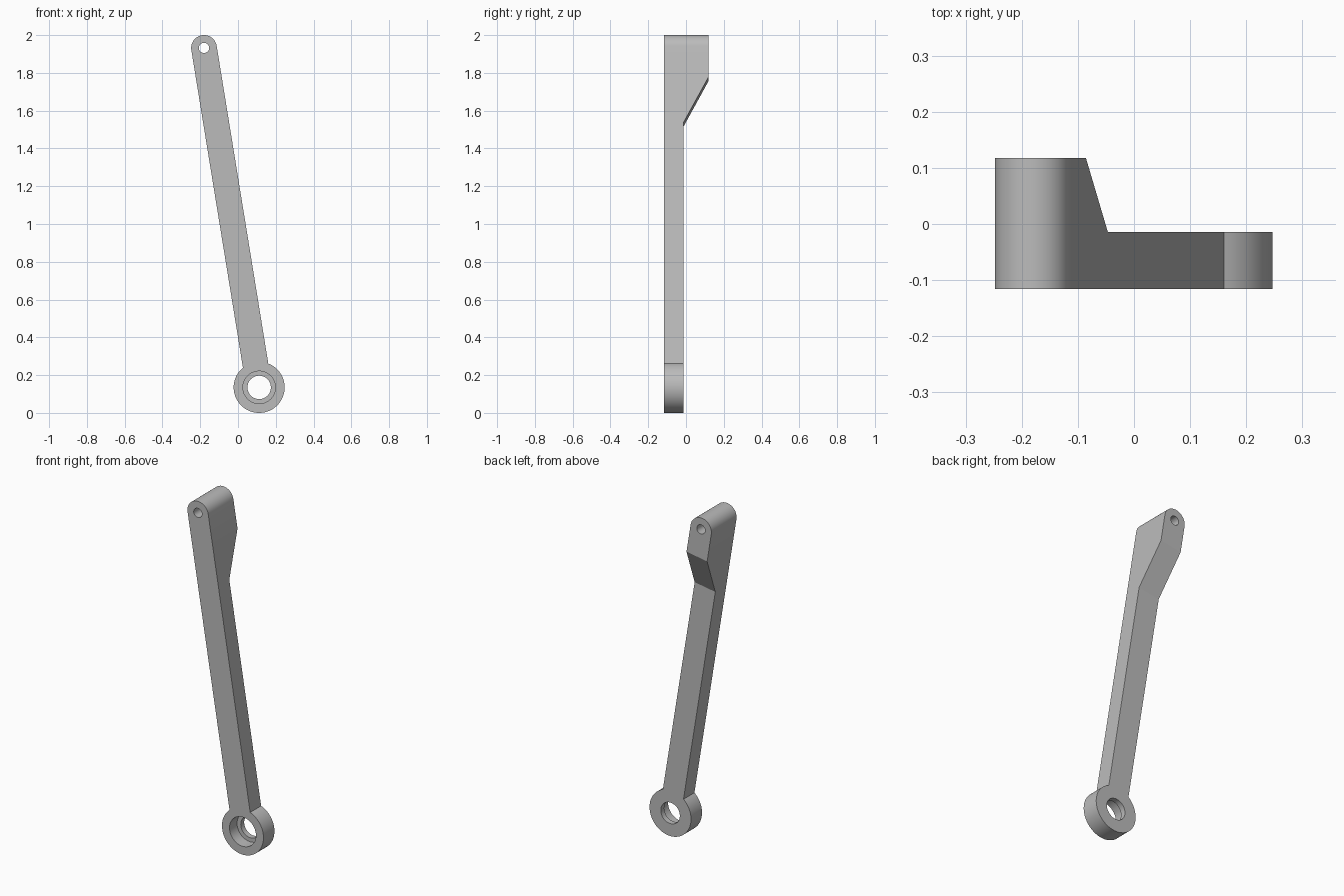
import bpy, bmesh, math
from mathutils import Vector

if "Cube" in bpy.data.objects:
    bpy.data.objects.remove(bpy.data.objects["Cube"])

# Arm axis: pivot at the top, bearing eye at the bottom
TOP = Vector((-0.18, 0, 1.932))
EYE = Vector((0.112, 0, 0.135))
LENGTH = (EYE - TOP).length
ALONG = (EYE - TOP).normalized()
ACROSS = Vector((-ALONG.z, 0, ALONG.x))
W, R = 0.068, 0.135                         # half width of arm, eye radius
FRONT, SHANK_BACK, HEAD_BACK = -0.116, -0.014, 0.118
T1, T2 = 0.169, 0.4125                      # slope start and end along the arm

grey = bpy.data.materials.new("grey metal")
grey.diffuse_color = (0.5, 0.5, 0.5, 1)
grey.use_nodes = True
grey.node_tree.nodes["Principled BSDF"].inputs["Base Color"].default_value = grey.diffuse_color


def arc(centre, radius, a0, a1, n):
    """Points (across, along) on an arc, angle 0 = across."""
    return [(radius * math.cos(a0 + (a1 - a0) * i / n),
             centre + radius * math.sin(a0 + (a1 - a0) * i / n)) for i in range(n + 1)]


def place(p, y):
    v = TOP + ACROSS * p[0] + ALONG * p[1]
    return (v.x, y, v.z)


def back(p):
    f = min(1, max(0, (p[1] - T1) / (T2 - T1)))
    return HEAD_BACK + (SHANK_BACK - HEAD_BACK) * f


# Arm outline: round head, straight sides, round eye
head = arc(0, W, 0, -math.pi, 32)
neck = math.acos(W / R)
eye = arc(LENGTH, R, math.pi + neck, -neck, 72)
outline = head + [(-W, T1), (-W, T2)] + eye + [(W, T2), (W, T1)]
n, h = len(outline), len(head)

bm = bmesh.new()
fv = [bm.verts.new(place(p, FRONT)) for p in outline]
bv = [bm.verts.new(place(p, back(p))) for p in outline]
bm.faces.new(fv)
bm.faces.new(bv[:h + 1] + [bv[-1]])                     # thick head
bm.faces.new([bv[h], bv[h + 1], bv[-2], bv[-1]])        # slope
bm.faces.new(bv[h + 1:-1])                              # shank and eye
for i in range(n):
    j = (i + 1) % n
    bm.faces.new((fv[i], fv[j], bv[j], bv[i]))
bmesh.ops.recalc_face_normals(bm, faces=bm.faces)
mesh = bpy.data.meshes.new("lever_arm")
bm.to_mesh(mesh)
bm.free()
arm = bpy.data.objects.new("lever_arm", mesh)
bpy.context.collection.objects.link(arm)
mesh.materials.append(grey)


def drill(name, centre, radius, y0, y1):
    bpy.ops.mesh.primitive_cylinder_add(vertices=64, radius=radius, depth=y1 - y0,
                                        location=(centre.x, (y0 + y1) / 2, centre.z),
                                        rotation=(math.pi / 2, 0, 0))
    cutter = bpy.context.object
    cutter.name = name
    cutter.data.materials.append(grey)
    mod = arm.modifiers.new(name, 'BOOLEAN')
    mod.operation, mod.solver, mod.object = 'DIFFERENCE', 'EXACT', cutter
    bpy.context.view_layer.objects.active = arm
    bpy.ops.object.modifier_apply(modifier=name)
    bpy.data.objects.remove(cutter)


# Pin hole, bearing bore and its wider front recess
drill("pin_hole", TOP, 0.027, -0.3, 0.3)
drill("bore", EYE, 0.062, -0.3, 0.3)
drill("recess", EYE, 0.086, -0.3, FRONT + 0.07)

bpy.ops.object.select_all(action='DESELECT')
arm.select_set(True)
bpy.context.view_layer.objects.active = arm
bpy.ops.object.shade_smooth_by_angle(angle=math.radians(25))
